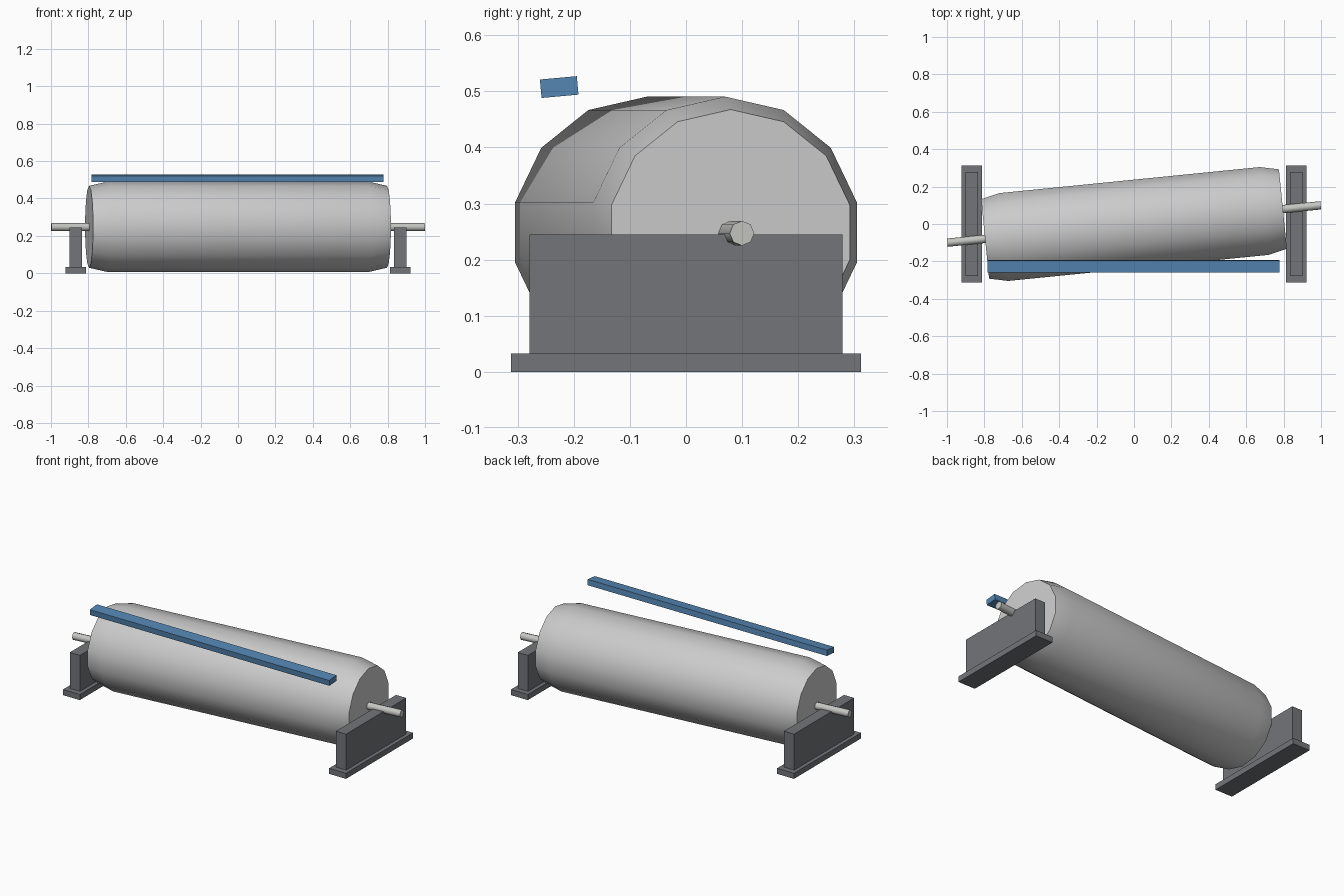
import bpy, bmesh, math
from mathutils import Matrix

cube = bpy.data.objects.get("Cube")
if cube:
    bpy.data.objects.remove(cube, do_unlink=True)


def material(name, rgb):
    mat = bpy.data.materials.new(name)
    mat.use_nodes = True
    mat.diffuse_color = (*rgb, 1)
    mat.node_tree.nodes["Principled BSDF"].inputs["Base Color"].default_value = (*rgb, 1)
    return mat


drum_grey = material("light_grey", (0.60, 0.60, 0.60))
steel = material("steel", (0.56, 0.56, 0.54))
dark_grey = material("dark_grey", (0.17, 0.178, 0.19))
blue = material("blue", (0.09, 0.24, 0.45))


def finish(name, bm, mat):
    bmesh.ops.recalc_face_normals(bm, faces=bm.faces)
    mesh = bpy.data.meshes.new(name)
    bm.to_mesh(mesh)
    bm.free()
    mesh.materials.append(mat)
    obj = bpy.data.objects.new(name, mesh)
    bpy.context.collection.objects.link(obj)
    return obj


def box(name, centre, size, mat, tilt=0):
    bm = bmesh.new()
    bmesh.ops.create_cube(bm, size=1, matrix=Matrix.Diagonal((*size, 1)))
    obj = finish(name, bm, mat)
    obj.location = centre
    obj.rotation_euler.x = tilt
    return obj


def roller(name, profile, sides, height, yaw, mat):
    """Capped rings of (position, radius) along x, with a vertex line on top."""
    bm = bmesh.new()
    rings = []
    for x, r in profile:
        angles = [2 * math.pi * i / sides for i in range(sides)]
        rings.append([bm.verts.new((x, r * math.sin(a), r * math.cos(a))) for a in angles])
    for a, b in zip(rings, rings[1:]):
        for i in range(sides):
            j = (i + 1) % sides
            bm.faces.new((a[i], a[j], b[j], b[i]))
    bm.faces.new(rings[0])
    bm.faces.new(rings[-1])
    obj = finish(name, bm, mat)
    obj.location.z = height
    obj.rotation_euler.z = yaw
    bpy.ops.object.select_all(action="DESELECT")
    obj.select_set(True)
    bpy.context.view_layer.objects.active = obj
    bpy.ops.object.shade_smooth_by_angle(angle=math.radians(50))
    return obj


# Drum with tapered ends and its through shaft, both skewed in plan
yaw = math.atan(0.1)
roller("drum", [(-0.8, 0.219), (-0.7, 0.242), (0.7, 0.242), (0.8, 0.219)],
       14, 0.2485, yaw, drum_grey)
roller("shaft", [(-1.003, 0.022), (1.003, 0.022)], 8, 0.247, yaw, steel)

# End supports: upright plate on a wider foot
for side, label in ((1, "left"), (-1, "right")):
    box(label + "_foot", (side * 0.867, 0, 0.0165), (0.11, 0.624, 0.033), dark_grey)
    box(label + "_support", (side * 0.867, 0, 0.139), (0.066, 0.558, 0.212), dark_grey)

# Slightly tilted bar above the front of the drum
box("scraper_bar", (-0.003, -0.226, 0.5075), (1.56, 0.066, 0.033), blue, math.radians(5.2))
